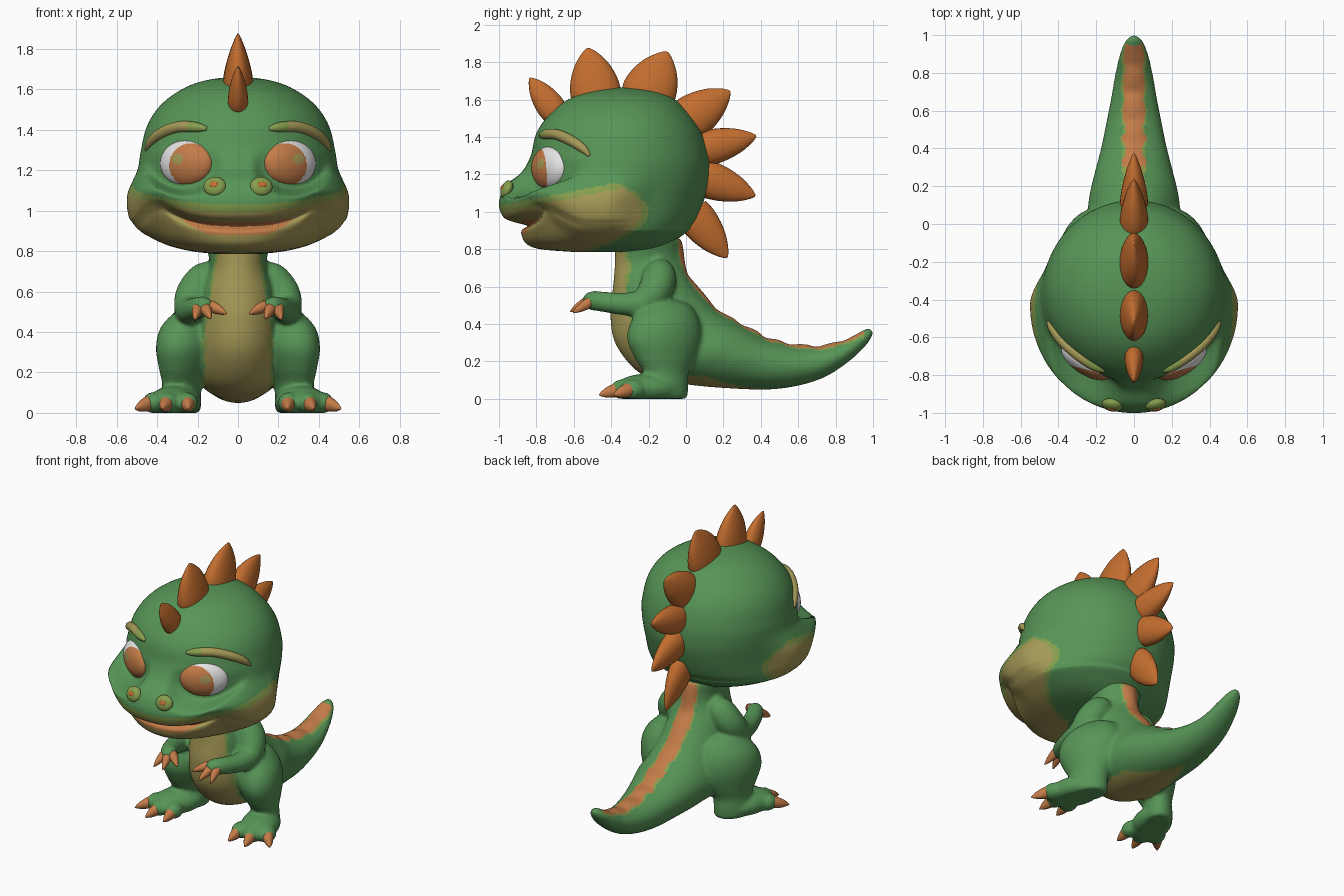
import bpy, bmesh
from math import sin, cos, pi, sqrt, radians
from mathutils import Vector, Matrix
from mathutils.bvhtree import BVHTree

cube = bpy.data.objects.get("Cube")
if cube:
    bpy.data.objects.remove(cube, do_unlink=True)
X, Z = Vector((1, 0, 0)), Vector((0, 0, 1))

def material(name, rgb):
    m = bpy.data.materials.new(name)
    m.use_nodes = True
    m.diffuse_color = (*rgb, 1)
    m.node_tree.nodes["Principled BSDF"].inputs["Base Color"].default_value = (*rgb, 1)
    return m

green = material("skin green", (.095, .30, .095))
tan = material("belly tan", (.38, .32, .095))
olive = material("olive fringe", (.24, .34, .075))
orange = material("spike orange", (.55, .155, .028))
peach = material("soft orange", (.55, .20, .065))
white = material("eye white", (.78, .78, .78))

def smooth(v):
    v = max(0, min(1, v))
    return v * v * (3 - 2 * v)

def spline(rows, n):
    """Smooth interpolation through rows of numbers."""
    out = []
    for i in range(len(rows) - 1):
        four = [rows[max(0, min(len(rows) - 1, i + k))] for k in (-1, 0, 1, 2)]
        for t in (k / n for k in range(n)):
            out.append([b + .5 * t * (c - a + t * (2*a - 5*b + 4*c - d + t * (3*(b - c) + d - a)))
                        for a, b, c, d in zip(*four)])
    return out + [list(rows[-1])]

def ring(c, u, v, n=24):
    return [c + u * cos(2*pi*k/n) + v * sin(2*pi*k/n) for k in range(n)]

def loft(bm, rings, rule=None):
    """Skin a list of rings; rule(center, row) picks each face's material slot."""
    vs = [[bm.verts.new(p) for p in r] for r in rings]
    n = len(vs[0])
    for i in range(len(vs) - 1):
        for k in range(n):
            j = (k + 1) % n
            f = bm.faces.new((vs[i][k], vs[i][j], vs[i+1][j], vs[i+1][k]))
            if rule:
                f.material_index = rule(f.calc_center_median(), i)
    bm.faces.new(vs[0])
    bm.faces.new(vs[-1])

def tube(bm, rows, ref):
    rows = spline(rows, 6)
    pts = [Vector(r[:3]) for r in rows]
    rings = []
    for i, p in enumerate(pts):
        d = (pts[min(i + 1, len(pts) - 1)] - pts[max(i - 1, 0)]).normalized()
        u = d.cross(ref).normalized()
        rings.append(ring(p, u * rows[i][3], d.cross(u) * rows[i][3]))
    loft(bm, rings)

def spike(bm, base, tip, length, width):
    """Pointed leaf: length lies across the axis, width runs sideways and thins faster."""
    base, axis = Vector(base), Vector(tip) - Vector(base)
    across = axis.cross(X).normalized()
    side = across.cross(axis).normalized()
    profile = spline([(0, .95), (.2, 1), (.45, .9), (.7, .66), (.9, .32), (1, .06)], 4)
    loft(bm, [ring(base + axis * t, side * width * r * (1 - .3 * t), across * length * r)
              for t, r in profile])

def ellipsoid(bm, c, r, rot=Matrix(), n=48):
    m = Matrix.Translation(c) @ rot.to_4x4() @ Matrix.Diagonal((*r, 1))
    return bmesh.ops.create_uvsphere(bm, u_segments=n, v_segments=n, radius=1, matrix=m)["verts"]

def finish(name, bm, mats, mirror=False):
    bmesh.ops.recalc_face_normals(bm, faces=bm.faces)
    for f in bm.faces:
        f.smooth = True
    me = bpy.data.meshes.new(name)
    bm.to_mesh(me)
    for m in mats:
        me.materials.append(m)
    ob = bpy.data.objects.new(name, me)
    bpy.context.collection.objects.link(ob)
    if mirror:
        ob.modifiers.new("mirror", 'MIRROR')
    return ob

# Head: horizontal slices of height, front, back, widest depth, half width
head_rows = spline([
    (.785, -.6, -.25, -.45, .1), (.8, -.78, -.14, -.45, .23), (.83, -.855, -.08, -.45, .35),
    (.88, -.88, -.01, -.44, .455), (.905, -.875, .02, -.44, .49), (.925, -.85, .03, -.43, .51),
    (.945, -.92, .045, -.43, .525), (.97, -.975, .06, -.43, .54), (1.03, -1, .085, -.43, .55),
    (1.09, -.99, .105, -.42, .545), (1.15, -.955, .12, -.4, .52), (1.21, -.88, .125, -.38, .495),
    (1.3, -.83, .12, -.37, .48), (1.42, -.8, .085, -.36, .45), (1.52, -.73, .02, -.35, .385),
    (1.6, -.63, -.06, -.34, .28), (1.645, -.5, -.17, -.34, .16), (1.665, -.35, -.32, -.335, .01)], 5)

def head_point(row, a):
    z, front, back, mid, half = row
    d = cos(a)
    x = sin(a) * (half + (min(half, .485) - half) * smooth(-2 * d))
    if .88 < z < .97:  # the mouth groove closes towards the cheeks
        front += (-.875 - 1.11 * (z - .88) - front) * smooth((abs(x) - .28) / .14)
    y = mid - d * (mid - front if d > 0 else back - mid)
    # smile: lift the mouth line towards its corners
    lift = smooth((z - .79) / .14) if z < .93 else smooth((1.2 - z) / .27)
    z += .09 * (min(abs(x), .37) / .37)**3 * lift * smooth((mid - y - .1) / .25)
    if d > 0 and abs(x) < .48:  # eye sockets
        w = smooth((1.35 - sqrt(((abs(x) - .27) / .155)**2 + ((z - 1.235) / .125)**2)) / .4)
        y += (max(y, -.36 - .47 * sqrt(1 - (x / .49)**2)) - y) * w
    return Vector((x, y, z))

def head_rule(c, i):
    if .88 <= head_rows[i][0] < .939 and abs(c.x) < .28 - 3 * abs(head_rows[i][0] - .92) and c.y < -.6:
        return 3
    d = min(1.04 + .2 * (c.y + .95) - c.z, -.2 - 7 * (c.z - 1)**2 - c.y)
    return 1 if d > .035 else 2 if d > 0 else 0

bm = bmesh.new()
loft(bm, [[head_point(r, 2*pi*k/160) for k in range(160)] for r in head_rows], head_rule)
finish("head", bm, (green, tan, olive, peach))
head_tree = BVHTree.FromBMesh(bm)

def on_head(x, z):
    return head_tree.ray_cast(Vector((x, -2, z)), Vector((0, 1, 0)))[:2]

# Eyes: iris towards the nose, white on the outside, small highlight
bm = bmesh.new()
turn = Matrix.Rotation(radians(33), 3, 'Z')
ellipsoid(bm, Vector((.27, -.752, 1.235)) + turn @ Vector((0, .03, 0)), (.15, .07, .115), turn, 128)
for f in bm.faces:
    c = f.calc_center_median()
    if (c.x - .3)**2 + (c.z - 1.257)**2 < .027**2:
        f.material_index = 2
    elif (c.x - .232)**2 + (c.z - 1.226)**2 < .108**2:
        f.material_index = 1
finish("eyes", bm, (white, peach, tan), True)

# Brows
bm = bmesh.new()
path = [(.155, 1.405, .01), (.21, 1.413, .026), (.3, 1.413, .028), (.38, 1.382, .028),
        (.43, 1.34, .023), (.455, 1.3, .008)]
tube(bm, [(*on_head(x, z)[0], r) for x, z, r in path], Z)
for f in bm.faces:
    f.material_index = f.calc_center_median().x < .25
finish("brows", bm, (tan, olive), True)

# Nostrils
p, n = on_head(.115, 1.12)
n = ((n if n.y < 0 else -n) + Vector((0, -1, 0))).normalized()
rot = n.to_track_quat('Z', 'Y').to_matrix()
for name, mat, r, out in (("nostril_rims", olive, (.056, .05, .03), 0),
                          ("nostrils", orange, (.022, .016, .008), .026)):
    bm = bmesh.new()
    ellipsoid(bm, p + n * out, r, rot)
    finish(name, bm, (mat,), True)

# Crest: base and tip in side profile, half length, half width
bm = bmesh.new()
for by, bz, ty, tz, length, width in (
        (-.7, 1.53, -.835, 1.715, .075, .052), (-.475, 1.59, -.525, 1.875, .135, .078),
        (-.22, 1.59, -.1, 1.855, .145, .08), (-.02, 1.47, .235, 1.645, .12, .08),
        (.07, 1.33, .375, 1.405, .095, .078), (.07, 1.19, .37, 1.085, .1, .074),
        (.03, 1.0, .22, .755, .1, .065)):
    spike(bm, (0, by, bz), (0, ty, tz), length, width)
finish("crest_spikes", bm, (orange,))

# Torso and tail: belly point, back point, half width
body_rows = spline([
    (-.38, .86, -.03, .86, .17), (-.38, .73, -.02, .73, .14), (-.39, .6, .05, .6, .185),
    (-.405, .45, .16, .48, .205), (-.37, .28, .25, .42, .225), (-.22, .12, .34, .37, .245),
    (.02, .075, .42, .325, .215), (.25, .055, .5, .3, .178), (.45, .05, .6, .28, .148),
    (.62, .075, .7, .275, .122), (.76, .125, .8, .29, .102), (.89, .215, .89, .335, .078),
    (.97, .295, .955, .37, .05), (1.003, .35, .985, .38, .02)], 6)

def body_axis(i):
    a, b, c, d, half = body_rows[i]
    return Vector((0, (a + c) / 2, (b + d) / 2)), Vector((0, (c - a) / 2, (d - b) / 2)), half

def body_ring(i):
    mid, up, half = body_axis(i)
    bump = up.normalized() * .018 * abs(sin(i * .35)) * (mid.y < .85)
    return [p + bump * max(0, 1 - (p.x / .07)**2) * ((p - mid).dot(up) > 0)
            for p in ring(mid, X * half, up, 96)]

def body_rule(c, i):
    mid, up, half = body_axis(i)
    x = abs(c.x)
    if (c - mid).dot(up) > 0:
        edge = .052 + .006 * sin(i * .7)
        return 0 if c.y > .95 else 3 if x < edge else 2 if x < edge + .012 else 0
    edge = (.17 - .15 * max(0, c.z - .4)) * max(0, min(1, (.5 - c.y) / .4))
    return 1 if x < edge - .012 else 2 if x < edge else 0

torso = bmesh.new()
loft(torso, [body_ring(i) for i in range(len(body_rows))], body_rule)
torso_tree = BVHTree.FromBMesh(torso)
paint = [f.material_index for f in torso.faces]

# Legs, feet and arms of one side
bm = bmesh.new()
leg_rows = spline([
    (.53, .21, -.1, .03, .04), (.5, .22, -.1, .085, .12), (.42, .24, -.11, .137, .18),
    (.32, .25, -.115, .148, .2), (.22, .262, -.11, .122, .165), (.14, .275, -.105, .095, .12),
    (.08, .28, -.1, .093, .112), (.02, .28, -.1, .093, .11), (0, .28, -.1, .08, .1)], 5)
loft(bm, [ring(Vector((x, y, z)), X * rx, Vector((-.25 * ry, ry, 0)), 48) for z, x, y, rx, ry in leg_rows])
foot = ellipsoid(bm, (.31, -.2, .055), (.12, .19, .08), Matrix.Rotation(radians(20), 3, 'Z'))
toes = ((.25, -.33), (.345, -.34), (.42, -.285))
for x, y in toes:
    foot += ellipsoid(bm, (x, y, .05), (.053, .068, .053))
for v in foot:
    v.co.z = max(v.co.z, 0)
tube(bm, [(.1, -.14, .73, .03), (.15, -.14, .675, .085), (.215, -.16, .59, .092),
          (.242, -.23, .515, .075), (.235, -.34, .507, .06), (.2, -.45, .52, .054),
          (.165, -.51, .525, .05), (.145, -.545, .525, .025)], X)

# Fuse torso and both sides of limbs into one soft skin, then paint it from the torso
limbs = bpy.data.meshes.new("limbs")
bm.to_mesh(limbs)
torso.from_mesh(limbs)
limbs.transform(Matrix.Scale(-1, 4, X))
torso.from_mesh(limbs)
bpy.data.meshes.remove(limbs)
body = finish("body", torso, ())
remesh = body.modifiers.new("fuse", 'REMESH')
remesh.mode, remesh.voxel_size, remesh.use_smooth_shade = 'VOXEL', .012, True
body.modifiers.new("soften", 'SMOOTH').iterations = 8
skin = bpy.data.meshes.new_from_object(body.evaluated_get(bpy.context.evaluated_depsgraph_get()))
body.modifiers.clear()
body.data = skin
for m in (green, tan, olive, peach):
    skin.materials.append(m)
for f in skin.polygons:
    index, distance = torso_tree.find_nearest(f.center)[2:]
    f.material_index = paint[index] if distance < .015 and index < len(paint) else 0

# Claws
bm = bmesh.new()
for (x, y), tip in zip(toes, ((.245, -.455, .02), (.375, -.465, .02), (.51, -.385, .02))):
    spike(bm, (x, y, .055), tip, .038, .04)
finish("toe_claws", bm, (peach,), True)
bm = bmesh.new()
for base, tip in (((.195, -.5, .525), (.215, -.605, .46)), ((.165, -.515, .525), (.135, -.62, .465)),
                  ((.135, -.51, .53), (.055, -.575, .49))):
    ellipsoid(bm, base, (.026, .026, .026), n=16)
    spike(bm, base, tip, .028, .03)
finish("finger_claws", bm, (peach,), True)
